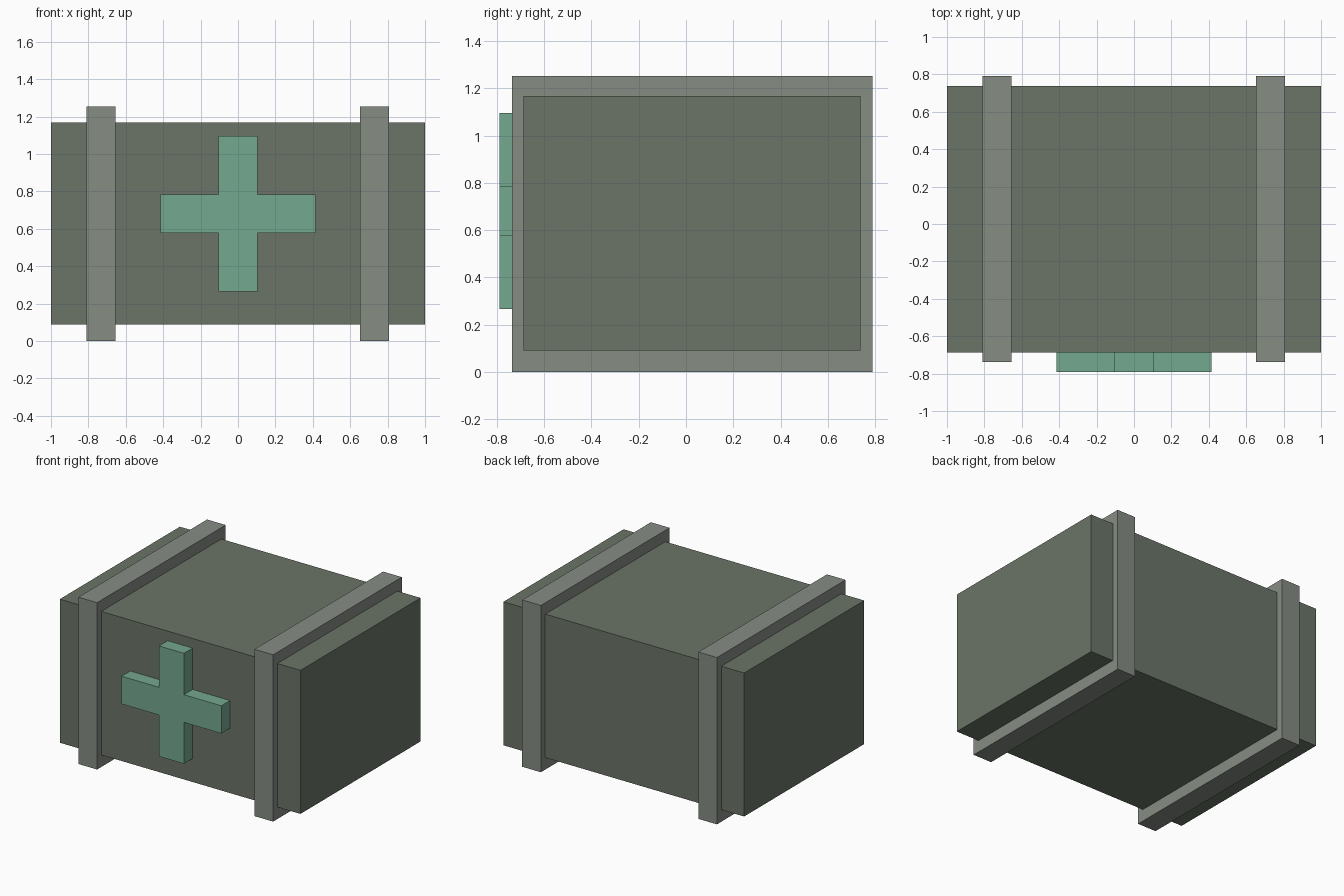
import bpy
import bmesh

if "Cube" in bpy.data.objects:
    bpy.data.objects.remove(bpy.data.objects["Cube"])


def material(name, rgb):
    mat = bpy.data.materials.new(name)
    mat.diffuse_color = (*rgb, 1.0)
    mat.use_nodes = True
    mat.node_tree.nodes["Principled BSDF"].inputs["Base Color"].default_value = mat.diffuse_color
    return mat


def extrude_front(name, outline, y0, y1, mat):
    """Extrude an (x, z) outline, counter-clockwise from the front, from y0 to y1."""
    bm = bmesh.new()
    face = bm.faces.new([bm.verts.new((x, y0, z)) for x, z in outline])
    result = bmesh.ops.extrude_face_region(bm, geom=[face], use_keep_orig=True)
    verts = [v for v in result["geom"] if isinstance(v, bmesh.types.BMVert)]
    bmesh.ops.translate(bm, verts=verts, vec=(0, y1 - y0, 0))
    bmesh.ops.recalc_face_normals(bm, faces=bm.faces)
    mesh = bpy.data.meshes.new(name)
    bm.to_mesh(mesh)
    bm.free()
    mesh.materials.append(mat)
    obj = bpy.data.objects.new(name, mesh)
    bpy.context.collection.objects.link(obj)
    return obj


def box(name, x, y, z, mat):
    outline = [(x[0], z[0]), (x[1], z[0]), (x[1], z[1]), (x[0], z[1])]
    return extrude_front(name, outline, y[0], y[1], mat)


body_mat = material("dark_green", (0.147, 0.178, 0.138))
strap_mat = material("strap_grey", (0.239, 0.262, 0.231))
cross_mat = material("light_green", (0.175, 0.392, 0.275))

# Main crate body
box("crate_body", (-1.0, 1.0), (-0.687, 0.738), (0.09, 1.168), body_mat)

# Bands wrapped around the crate, one per side
for side, x0 in (("left", -0.81), ("right", 0.653)):
    box(side + "_band", (x0, x0 + 0.155), (-0.737, 0.79), (0.0, 1.253), strap_mat)

# Raised cross on the front, traced as one outline
a, b, cz = 0.104, 0.415, 0.681
cross = [(-a, -b), (a, -b), (a, -a), (b, -a), (b, a), (a, a),
         (a, b), (-a, b), (-a, a), (-b, a), (-b, -a), (-a, -a)]
extrude_front("front_cross", [(x, z + cz) for x, z in cross], -0.79, -0.66, cross_mat)
